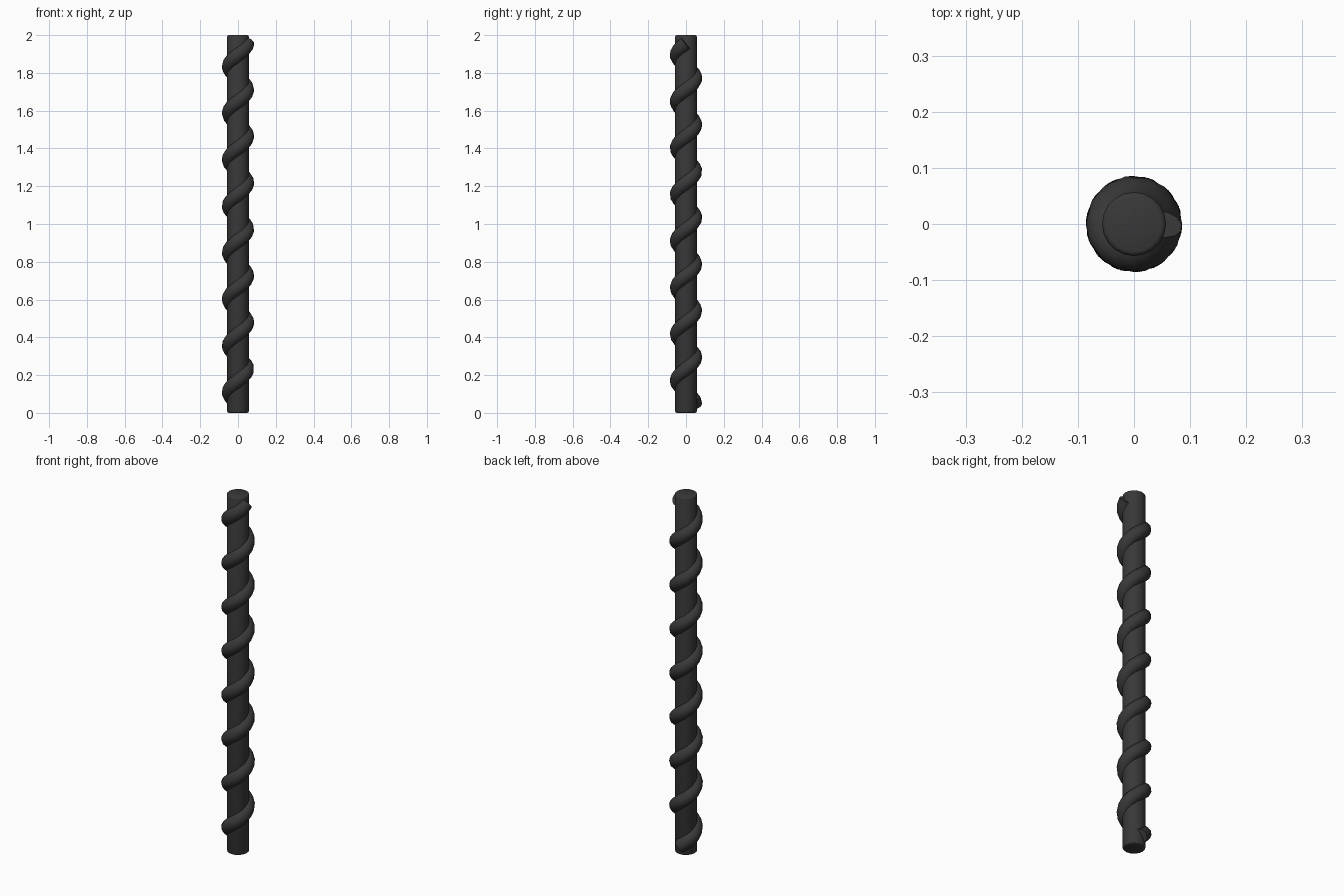
import bpy, math

cube = bpy.data.objects.get("Cube")
if cube:
    bpy.data.objects.remove(cube, do_unlink=True)

# Single dark colour
dark = bpy.data.materials.new("charcoal")
dark.use_nodes = True
colour = (0.04, 0.04, 0.04, 1)
dark.diffuse_color = colour
dark.node_tree.nodes["Principled BSDF"].inputs["Base Color"].default_value = colour


def finish(obj):
    bpy.ops.object.select_all(action='DESELECT')
    obj.select_set(True)
    bpy.context.view_layer.objects.active = obj
    bpy.ops.object.convert(target='MESH')
    bpy.ops.object.shade_smooth_by_angle(angle=math.radians(50))


# Straight central rod with softened rims
bpy.ops.mesh.primitive_cylinder_add(vertices=20, radius=0.057, depth=2, location=(0, 0, 1))
rod = bpy.context.object
rod.name = "core_rod"
rod.data.materials.append(dark)
rim = rod.modifiers.new("soft_rim", 'BEVEL')
rim.width = 0.008
rim.segments = 2
rim.limit_method = 'ANGLE'
rim.angle_limit = math.radians(60)
finish(rod)

# Strand winding upward around the rod
TURNS, PER_TURN = 7.75, 14
COIL_RADIUS, STRAND_RADIUS = 0.049, 0.037
Z_START, Z_END = 0.048, 1.957
count = round(TURNS * PER_TURN) + 1
curve = bpy.data.curves.new("spiral_strand", 'CURVE')
curve.dimensions = '3D'
curve.bevel_depth = STRAND_RADIUS
curve.bevel_resolution = 4
curve.use_fill_caps = True
path = curve.splines.new('POLY')
path.points.add(count - 1)
for i, point in enumerate(path.points):
    t = i / (count - 1)
    a = math.pi / 2 + t * TURNS * math.tau
    z = Z_START + t * (Z_END - Z_START)
    point.co = (COIL_RADIUS * math.cos(a), COIL_RADIUS * math.sin(a), z, 1)
strand = bpy.data.objects.new("spiral_strand", curve)
bpy.context.collection.objects.link(strand)
curve.materials.append(dark)
finish(strand)
